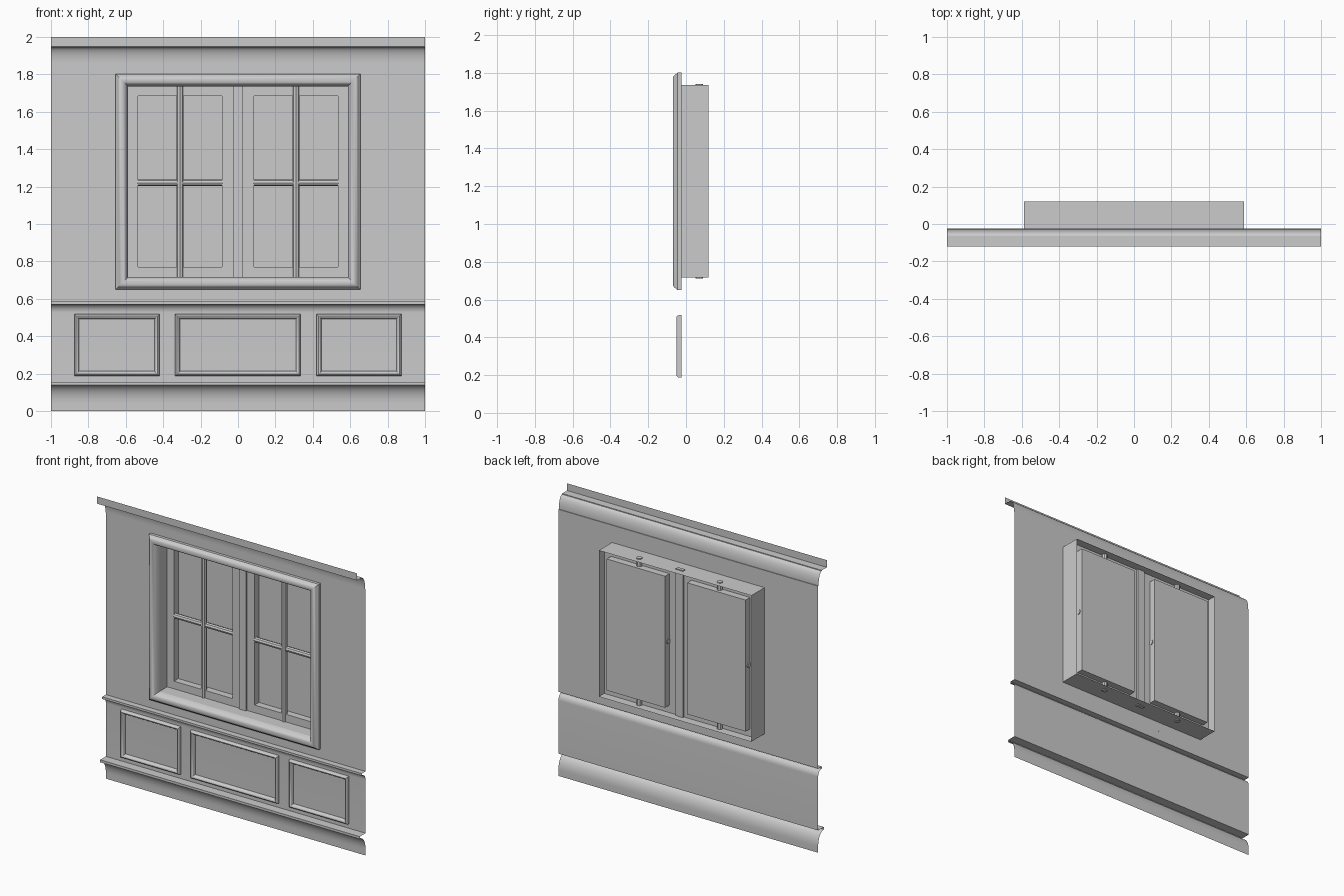
import bpy, bmesh, math
from mathutils import Matrix

cube = bpy.data.objects.get("Cube")
if cube:
    bpy.data.objects.remove(cube, do_unlink=True)

plaster = bpy.data.materials.new("plain_grey")
plaster.use_nodes = True
GREY = (0.6, 0.6, 0.6, 1)
plaster.diffuse_color = GREY
plaster.node_tree.nodes["Principled BSDF"].inputs["Base Color"].default_value = GREY

WALL_Y, SASH_Y, GLASS_Y, BACK_Y = -0.025, 0.06, 0.108, 0.12
HOLE_X, HOLE_LOW, HOLE_HIGH = 0.587, 0.717, 1.735


def finish(name, bm, smooth=True):
    mesh = bpy.data.meshes.new(name)
    bm.to_mesh(mesh)
    bm.free()
    mesh.materials.append(plaster)
    obj = bpy.data.objects.new(name, mesh)
    bpy.context.collection.objects.link(obj)
    if smooth:
        bpy.ops.object.select_all(action="DESELECT")
        obj.select_set(True)
        bpy.context.view_layer.objects.active = obj
        bpy.ops.object.shade_smooth_by_angle(angle=math.radians(35))
    return obj


def cove(y_wall, y_out, z_low, z_high, steps=10):
    """Quarter-ellipse hollow that sweeps from the wall up and outwards."""
    points = []
    for i in range(steps + 1):
        t = math.pi / 2 * i / steps
        points.append((y_out + (y_wall - y_out) * math.cos(t),
                       z_low + (z_high - z_low) * math.sin(t)))
    return points


def strip(name, profile, xs=(-1, 1), skip=None):
    """Open sheet: a (y, z) profile carried along x."""
    bm = bmesh.new()
    rows = [[bm.verts.new((x, y, z)) for x in xs] for y, z in profile]
    for low, high in zip(rows, rows[1:]):
        for k in range(len(xs) - 1):
            if skip and skip(xs[k], low[k].co.z):
                continue
            bm.faces.new((low[k], low[k + 1], high[k + 1], high[k]))
    return finish(name, bm)


def rings(name, rects, cap=False):
    """Bridge a series of rectangles (x0, x1, z0, z1, y), mitred at corners."""
    bm = bmesh.new()
    loops = [[bm.verts.new(p) for p in
              ((x0, y, z0), (x1, y, z0), (x1, y, z1), (x0, y, z1))]
             for x0, x1, z0, z1, y in rects]
    for a, b in zip(loops, loops[1:]):
        for k in range(4):
            n = (k + 1) % 4
            bm.faces.new((a[k], a[n], b[n], b[k]))
    if cap:
        bm.faces.new(loops[-1])
    return finish(name, bm)


def moulding(name, x0, x1, z0, z1, profile):
    """Picture-frame moulding from (inset, y) profile points."""
    return rings(name, [(x0 + d, x1 - d, z0 + d, z1 - d, y) for d, y in profile])


def bar(name, centre, length, radius, along_x=False):
    """Eight-sided glazing bar."""
    bm = bmesh.new()
    turn = Matrix.Rotation(math.pi / 2, 4, "Y") if along_x else Matrix()
    bmesh.ops.create_cone(bm, cap_ends=True, segments=8, radius1=radius,
                          radius2=radius, depth=length,
                          matrix=Matrix.Translation(centre) @ turn)
    return finish(name, bm, smooth=False)


# Flat wall with window opening
strip("wall", [(WALL_Y, z) for z in (0.585, HOLE_LOW, HOLE_HIGH, 1.855)],
      (-1, -HOLE_X, HOLE_X, 1),
      lambda x, z: abs(x + HOLE_X) < 0.01 and abs(z - HOLE_LOW) < 0.01)

# Skirting, dado rail with lower wall, and cornice
strip("skirting", [(WALL_Y, 0)] + cove(WALL_Y, -0.083, 0.04, 0.138)
      + [(-0.088, 0.138), (-0.088, 0.155), (WALL_Y, 0.155)])
strip("lower_wall_and_rail", [(WALL_Y, 0.155)] + cove(WALL_Y, -0.06, 0.525, 0.57)
      + [(-0.066, 0.57), (-0.066, 0.585), (WALL_Y, 0.585)])
strip("cornice", [(WALL_Y, 1.855), (-0.03, 1.855)] + cove(-0.03, -0.065, 1.86, 1.945)
      + [(-0.065, 1.95), (-0.12, 1.95), (-0.12, 2)])

# Raised panel mouldings
panel_profile = [(0, WALL_Y), (0, -0.038), (0.004, -0.046), (0.01, -0.05),
                 (0.016, -0.048), (0.022, -0.04), (0.026, WALL_Y)]
for label, x0, x1 in (("right", -0.875, -0.42), ("centre", -0.337, 0.335),
                      ("left", 0.42, 0.873)):
    moulding("panel_" + label, x0, x1, 0.187, 0.518, panel_profile)

# Window surround and deep reveal
moulding("window_surround", -0.654, 0.654, 0.65, 1.802,
         [(0, WALL_Y), (0, -0.045), (0.008, -0.053), (0.013, -0.061),
          (0.022, -0.068), (0.032, -0.07), (0.044, -0.067), (0.054, -0.058),
          (0.062, -0.043), (0.067, WALL_Y)])
hole = (-HOLE_X, HOLE_X, HOLE_LOW, HOLE_HIGH)
rings("window_reveal", [hole + (WALL_Y,), hole + (BACK_Y,)])

# Two sashes with recessed panes and glazing bars
middle = (HOLE_LOW + HOLE_HIGH) / 2
for label, s in (("left", 1), ("right", -1)):
    def span(a, b):
        return tuple(sorted((s * a, s * b)))
    opening = span(0.085, 0.535) + (0.77, 1.685)
    rings("sash_" + label,
          [span(0, HOLE_X) + (HOLE_LOW, HOLE_HIGH, SASH_Y),
           opening + (SASH_Y,), opening + (GLASS_Y,)], cap=True)
    bar("upright_bar_" + label, (s * 0.31, 0.07, middle), 1.03, 0.019)
    bar("cross_bar_" + label, (s * 0.31, 0.075, 1.22), 0.46, 0.018, True)

# Central meeting strip
bm = bmesh.new()
bmesh.ops.create_cube(bm, size=1, matrix=Matrix.Translation((0, 0.061, middle))
                      @ Matrix.Diagonal((0.056, 0.024, 1.03, 1)))
finish("meeting_strip", bm, smooth=False)
